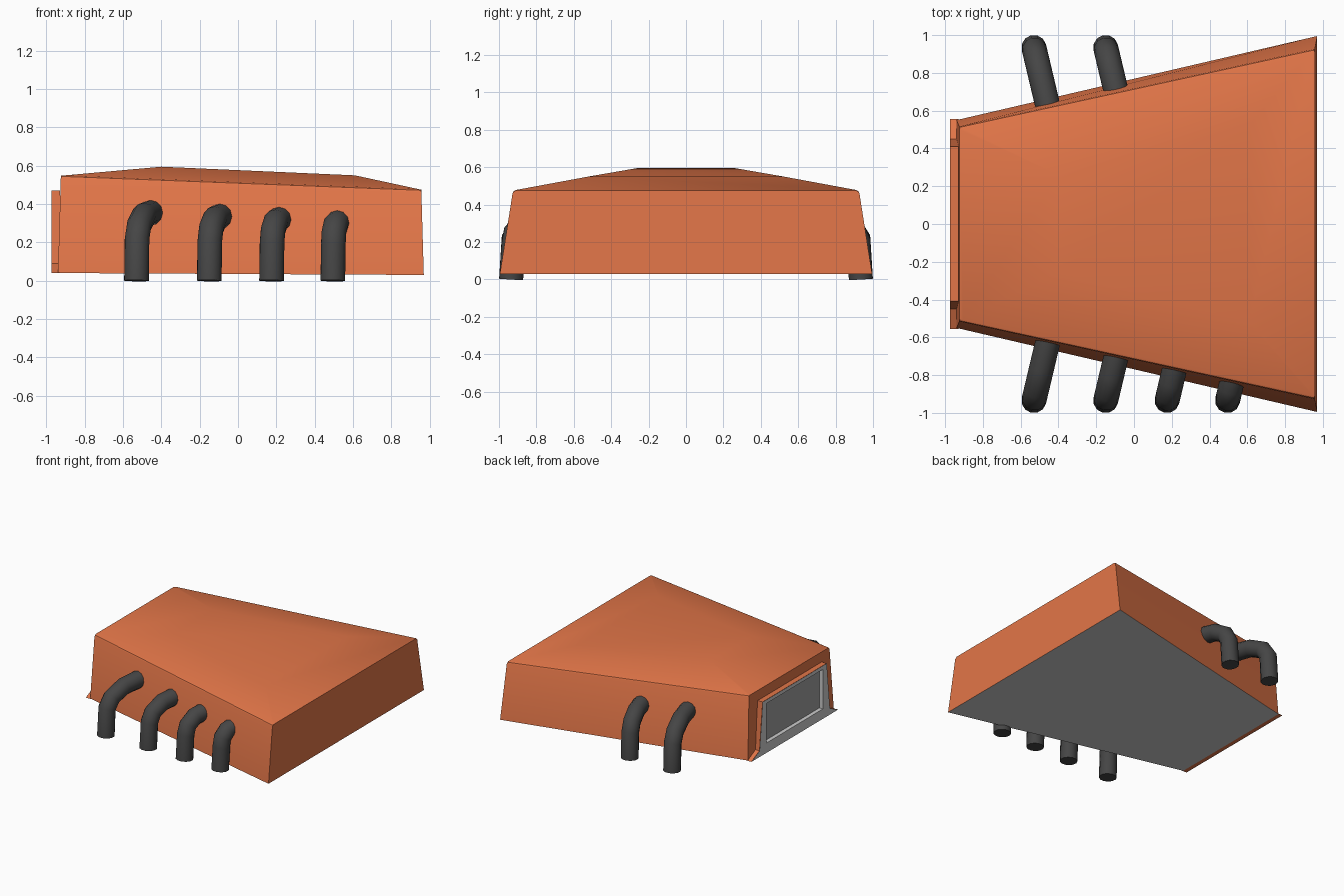
import bpy, bmesh, math
from mathutils import Vector

if "Cube" in bpy.data.objects:
    bpy.data.objects.remove(bpy.data.objects["Cube"])


def material(name, rgb):
    m = bpy.data.materials.new(name)
    m.diffuse_color = (*rgb, 1)
    m.use_nodes = True
    m.node_tree.nodes["Principled BSDF"].inputs["Base Color"].default_value = m.diffuse_color
    return m


ORANGE = material("orange_paint", (0.76, 0.18, 0.065))
DARK = material("dark_pipe", (0.06, 0.06, 0.06))
PANEL = material("panel_grey", (0.35, 0.35, 0.35))


def finish(name, bm, mat=None, smooth=False):
    bmesh.ops.recalc_face_normals(bm, faces=bm.faces)
    me = bpy.data.meshes.new(name)
    bm.to_mesh(me)
    bm.free()
    ob = bpy.data.objects.new(name, me)
    bpy.context.collection.objects.link(ob)
    if mat:
        me.materials.append(mat)
    if smooth:
        shade(ob, 30)
    return ob


def shade(ob, deg):
    bpy.ops.object.select_all(action='DESELECT')
    ob.select_set(True)
    bpy.context.view_layer.objects.active = ob
    bpy.ops.object.shade_smooth_by_angle(angle=math.radians(deg))


def ring(x0, y0, z0, x1, y1, z1):
    """Symmetric trapezoid: narrow end at x0, wide end at x1."""
    return [(x0, -y0, z0), (x1, -y1, z1), (x1, y1, z1), (x0, y0, z0)]


def loft(bm, rings):
    vs = [[bm.verts.new(p) for p in r] for r in rings]
    for a, b in zip(vs, vs[1:]):
        n = len(a)
        for i in range(n):
            j = (i + 1) % n
            bm.faces.new((a[i], a[j], b[j], b[i]))
    return vs


# Tapered cover: base, shoulder and raised roof panel
base = ring(-0.94, 0.55, 0.04, 0.97, 0.995, 0.03)
bm = bmesh.new()
v = loft(bm, [base,
              ring(-0.925, 0.515, 0.548, 0.957, 0.925, 0.475),
              ring(-0.40, 0.26, 0.595, 0.61, 0.52, 0.55)])
bm.faces.new(v[2])
long_edges = [bm.edges.get((v[1][0], v[1][1])), bm.edges.get((v[1][2], v[1][3]))]
bmesh.ops.bevel(bm, geom=long_edges, offset=0.014, segments=2, profile=0.5, affect='EDGES')
finish("cover", bm, ORANGE, True)

# Grey underside
bm = bmesh.new()
bm.faces.new([bm.verts.new(p) for p in base])
finish("underside", bm)

# Flared sleeve around the opening at the narrow end
half = [(0.555, 0.04), (0.45, 0.09), (0.41, 0.47)]
outline = half + [(-y, z) for y, z in reversed(half)]
bm = bmesh.new()
loft(bm, [[(x, y, z) for y, z in outline] for x in (-0.93, -0.974)])
finish("end_sleeve", bm, ORANGE)

# Grey frame with a recessed opening, same point count as the sleeve
opening = [(0.36, 0.12), (0.36, 0.28), (0.36, 0.44)]
opening += [(-y, z) for y, z in reversed(opening)]
bm = bmesh.new()
loft(bm, [[(-0.975, y, z) for y, z in outline],
          [(-0.975, y, z) for y, z in opening],
          [(-0.942, y, z) for y, z in opening]])
finish("opening_frame", bm)

# Panel at the back of the recess
bm = bmesh.new()
bm.faces.new([bm.verts.new((-0.943, y, z)) for y, z in opening])
finish("recess_panel", bm, PANEL)


# Bent pipes leaving the side walls and turning down to the ground
def pipe(name, x, side):
    wall = 0.7215 + 0.2356 * x
    d = 0.935 - wall + 0.05
    h = 0.334 - 0.049 * x
    n = Vector((0.23, -0.97 * side, 0))
    foot = Vector((x, 0.935 * side, 0))
    path = [(0, 0), (0.012, 0.6 * h), (0.15 * d, 0.8 * h), (0.45 * d, 0.95 * h), (d, h)]
    cu = bpy.data.curves.new(name, 'CURVE')
    cu.dimensions = '3D'
    cu.fill_mode = 'FULL'
    cu.bevel_depth = 0.066
    cu.bevel_resolution = 4
    cu.use_fill_caps = True
    sp = cu.splines.new('POLY')
    sp.points.add(len(path) - 1)
    for p, (t, z) in zip(sp.points, path):
        p.co = (*(foot + n * t + Vector((0, 0, z))), 1)
    cu.materials.append(DARK)
    ob = bpy.data.objects.new(name, cu)
    bpy.context.collection.objects.link(ob)
    bpy.ops.object.select_all(action='DESELECT')
    ob.select_set(True)
    bpy.context.view_layer.objects.active = ob
    bpy.ops.object.convert(target='MESH')
    shade(bpy.context.object, 50)


for i, x in enumerate((-0.53, -0.15, 0.175, 0.495)):
    pipe(f"front_pipe_{i + 1}", x, -1)
    if i < 2:
        pipe(f"back_pipe_{i + 1}", x, 1)
